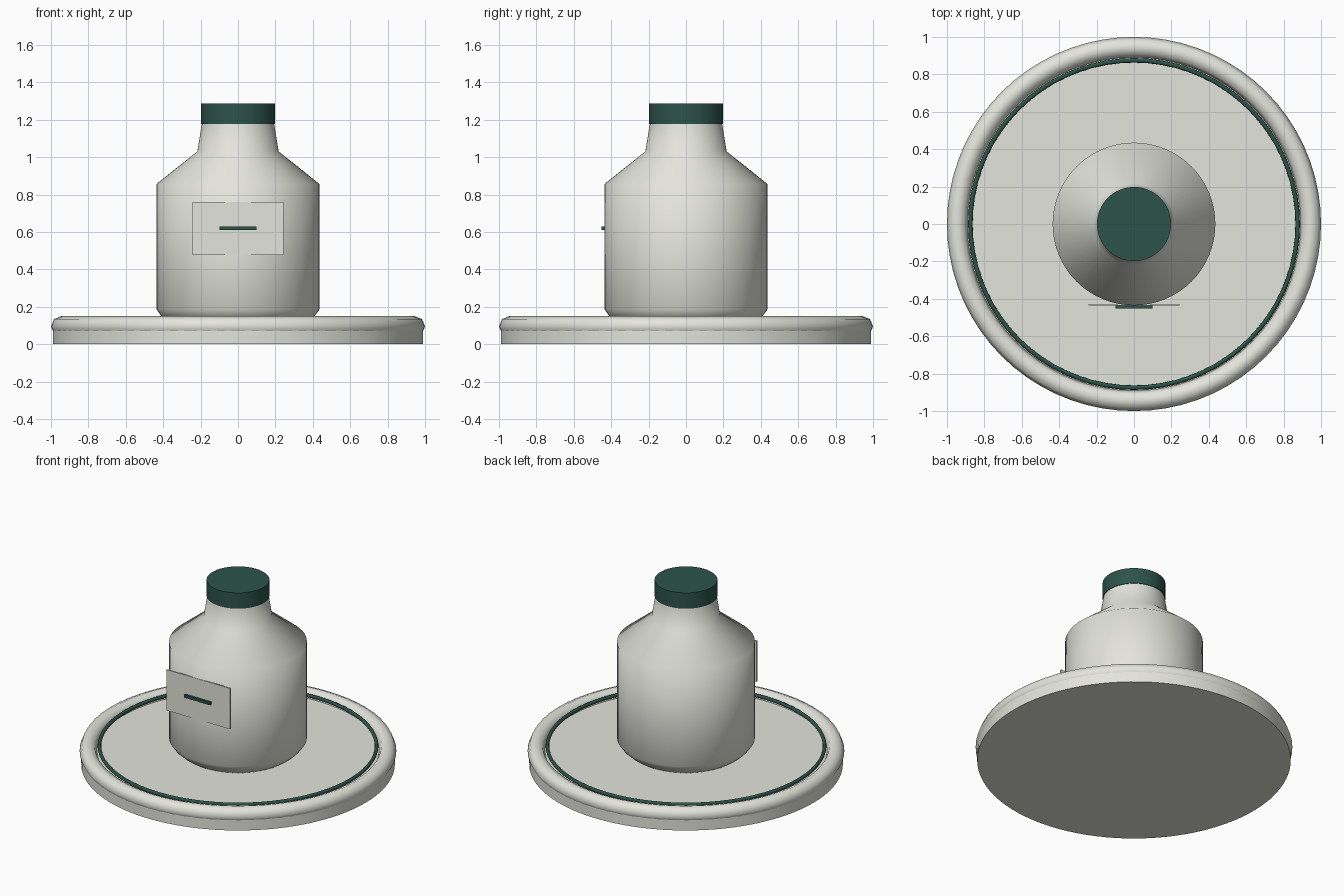
import bpy
import math

cube = bpy.data.objects.get("Cube")
if cube:
    bpy.data.objects.remove(cube, do_unlink=True)


def make_material(name, rgb):
    mat = bpy.data.materials.new(name)
    mat.use_nodes = True
    colour = (*rgb, 1.0)
    mat.diffuse_color = colour
    mat.node_tree.nodes["Principled BSDF"].inputs["Base Color"].default_value = colour
    return mat


cream = make_material("cream", (0.78, 0.78, 0.725))
green = make_material("dark green", (0.025, 0.086, 0.068))


def finish(name, mat, smooth_angle=None):
    obj = bpy.context.object
    obj.name = name
    obj.data.materials.append(mat)
    if smooth_angle:
        bpy.ops.object.shade_smooth_by_angle(angle=math.radians(smooth_angle))
    return obj


def cylinder(name, radius, bottom, top, mat, sides=64):
    bpy.ops.mesh.primitive_cylinder_add(
        vertices=sides, radius=radius, depth=top - bottom,
        location=(0, 0, (bottom + top) / 2))
    return finish(name, mat, 40)


def ring(name, major, minor, z, mat):
    bpy.ops.mesh.primitive_torus_add(
        major_radius=major, minor_radius=minor, major_segments=72,
        minor_segments=8, location=(0, 0, z))
    return finish(name, mat, 60)


def box(name, size, location, mat):
    bpy.ops.mesh.primitive_cube_add(size=1, location=location)
    bpy.context.object.scale = size
    bpy.ops.object.transform_apply(location=False, rotation=False, scale=True)
    return finish(name, mat)


def lathe(name, profile, mat, sides=64):
    verts = [(r * math.cos(a), r * math.sin(a), z)
             for r, z in profile
             for a in (math.tau * i / sides for i in range(sides))]
    faces = [(k * sides + i, k * sides + (i + 1) % sides,
              (k + 1) * sides + (i + 1) % sides, (k + 1) * sides + i)
             for k in range(len(profile) - 1) for i in range(sides)]
    faces.append(tuple(reversed(range(sides))))
    faces.append(tuple(range(len(verts) - sides, len(verts))))
    mesh = bpy.data.meshes.new(name)
    mesh.from_pydata(verts, [], faces)
    obj = bpy.data.objects.new(name, mesh)
    bpy.context.collection.objects.link(obj)
    bpy.ops.object.select_all(action="DESELECT")
    obj.select_set(True)
    bpy.context.view_layer.objects.active = obj
    return finish(name, mat, 60)


# Round tray: sunken floor, rolled rim and a thin raised accent ring
cylinder("tray_base", 0.99, 0.0, 0.097, cream, 96)
ring("tray_rim", 0.945, 0.055, 0.095, cream)
ring("accent_ring", 0.875, 0.012, 0.128, green)

# Bottle: undercut foot, straight body, sloping shoulder, tapered neck
lathe("bottle", [(0.345, 0.097), (0.387, 0.128), (0.41, 0.15), (0.435, 0.185),
                 (0.435, 0.857), (0.217, 1.031), (0.193, 1.18)], cream)
cylinder("bottle_cap", 0.198, 1.176, 1.286, green)

# Flat label on the front with a raised bar
box("label_plate", (0.488, 0.01, 0.284), (0, -0.432, 0.618), cream)
box("label_bar", (0.2, 0.016, 0.02), (0, -0.444, 0.62), green)
